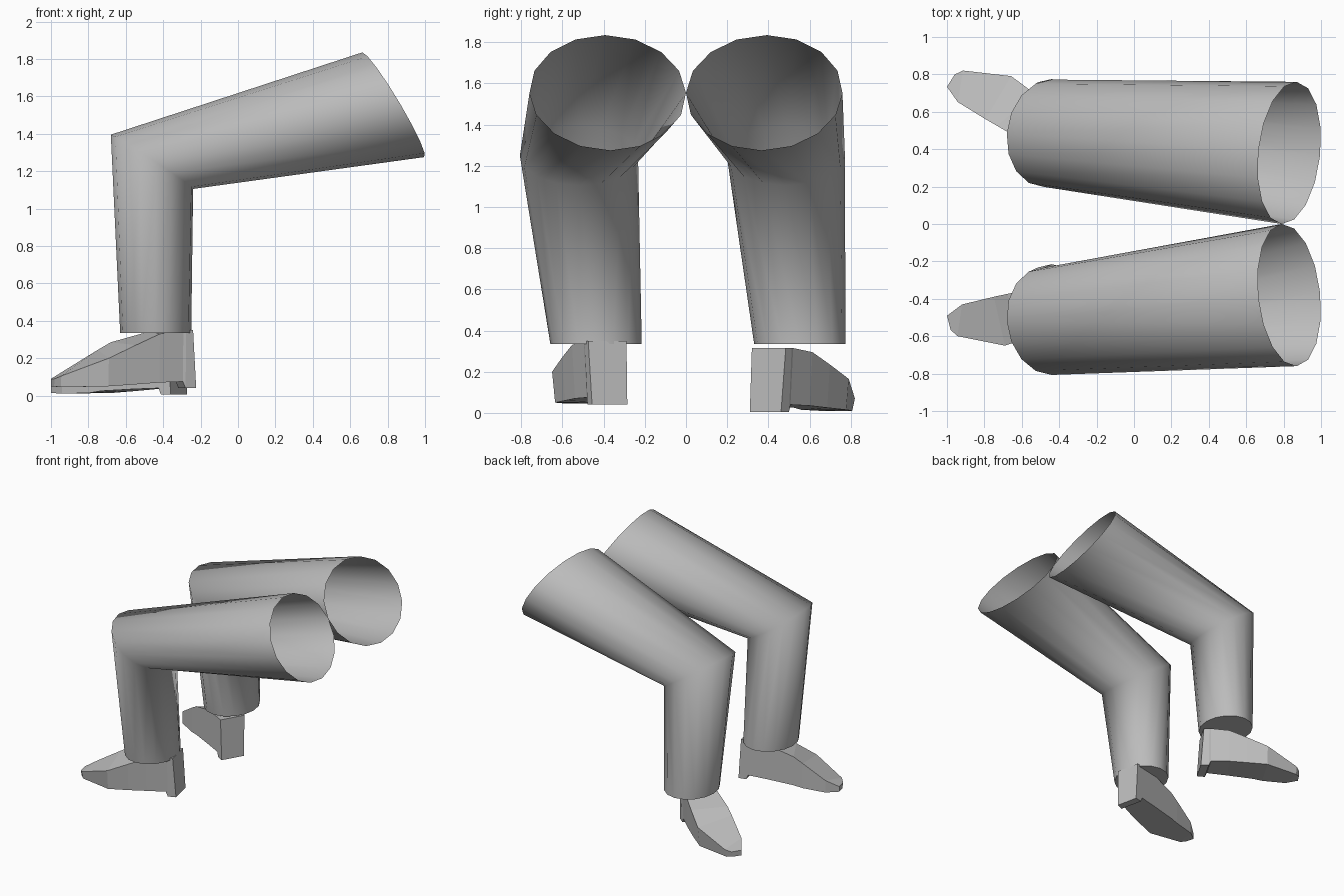
import bpy, bmesh, math
from mathutils import Vector

cube = bpy.data.objects.get("Cube")
if cube:
    bpy.data.objects.remove(cube, do_unlink=True)

grey = bpy.data.materials.new("plain_grey")
grey.use_nodes = True
COLOUR = (0.5, 0.5, 0.5, 1)
grey.diffuse_color = COLOUR
grey.node_tree.nodes["Principled BSDF"].inputs["Base Color"].default_value = COLOUR

SIDES = 16


def finish(bm, name):
    bmesh.ops.recalc_face_normals(bm, faces=bm.faces)
    mesh = bpy.data.meshes.new(name)
    bm.to_mesh(mesh)
    bm.free()
    mesh.materials.append(grey)
    obj = bpy.data.objects.new(name, mesh)
    bpy.context.collection.objects.link(obj)
    return obj


def loft(bm, sections):
    """Bridge closed loops of points and return the loops of vertices."""
    loops = [[bm.verts.new(p) for p in pts] for pts in sections]
    for a, b in zip(loops, loops[1:]):
        for i in range(len(a)):
            j = (i + 1) % len(a)
            bm.faces.new((a[i], a[j], b[j], b[i]))
    return loops


def ellipse(centre, across, up):
    c, u, v = Vector(centre), Vector(across), Vector(up)
    angles = [2 * math.pi * i / SIDES for i in range(SIDES)]
    return [c + u * math.cos(t) + v * math.sin(t) for t in angles]


def trouser_leg(name, side, knee_y, ankle_y):
    """Open at the hip, mitred at the knee, closed at the ankle."""
    bm = bmesh.new()
    hip = ellipse((0.83, side * 0.38, 1.555), (0.04, side * 0.38, 0), (-0.165, side * 0.013, 0.28))
    knee = ellipse((-0.46, knee_y, 1.25), (0.02, side * 0.287, 0), (-0.22, 0, 0.145))
    ankle = ellipse((-0.44, ankle_y, 0.335), (0, side * 0.222, 0), (-0.19, 0, 0))
    loops = loft(bm, [hip, knee, ankle])
    for f in bm.faces:
        f.smooth = True
    cap = bm.faces.new(loops[-1])
    for e in cap.edges:
        e.smooth = False
    # Face outward even though the hip is open
    bmesh.ops.recalc_face_normals(bm, faces=bm.faces)
    finish(bm, name)


# Shoe stations: inner edge (along, out, top), outer edge (along, out, top), sole height
SHOE = [
    (0, 0, 0.31, 0, 0.19, 0.31, 0),
    (0.06, 0, 0.31, 0.06, 0.2, 0.31, 0),
    (0.075, 0, 0.31, 0.075, 0.2, 0.31, 0.035),
    (0.23, 0, 0.3, 0.21, 0.23, 0.29, 0.03),
    (0.43, 0, 0.245, 0.345, 0.25, 0.23, 0.02),
    (0.5, 0, 0.205, 0.497, 0.268, 0.16, 0.01),
    (0.675, 0.005, 0.1, 0.735, 0.165, 0.065, 0.005),
    (0.766, 0.047, 0.05, 0.763, 0.125, 0.05, 0.01),
]


def shoe(name, side, heel, turn):
    """Heeled shoe lofted along its inner edge, turned outward."""
    ahead = Vector((-math.cos(turn), side * math.sin(turn), 0))
    out = Vector((math.sin(turn), side * math.cos(turn), 0))

    def place(u, v, z):
        return Vector(heel) + ahead * u + out * v + Vector((0, 0, z))

    sections = []
    for k, (ui, vi, zi, uo, vo, zo, sole) in enumerate(SHOE):
        lean = 0.02 if k == 0 else 0
        sections.append([
            place(ui, vi, sole), place(ui + lean, vi, zi),
            place(uo + lean, vo, zo), place(uo, vo - 0.015, sole),
        ])
    bm = bmesh.new()
    loops = loft(bm, sections)
    bm.faces.new(loops[0])
    bm.faces.new(loops[-1])
    finish(bm, name)


trouser_leg("right_trouser_leg", -1, -0.52, -0.437)
trouser_leg("left_trouser_leg", 1, 0.485, 0.553)
shoe("right_shoe", -1, (-0.26, -0.285, 0.04), math.radians(12))
shoe("left_shoe", 1, (-0.36, 0.31, 0.005), math.radians(30))
